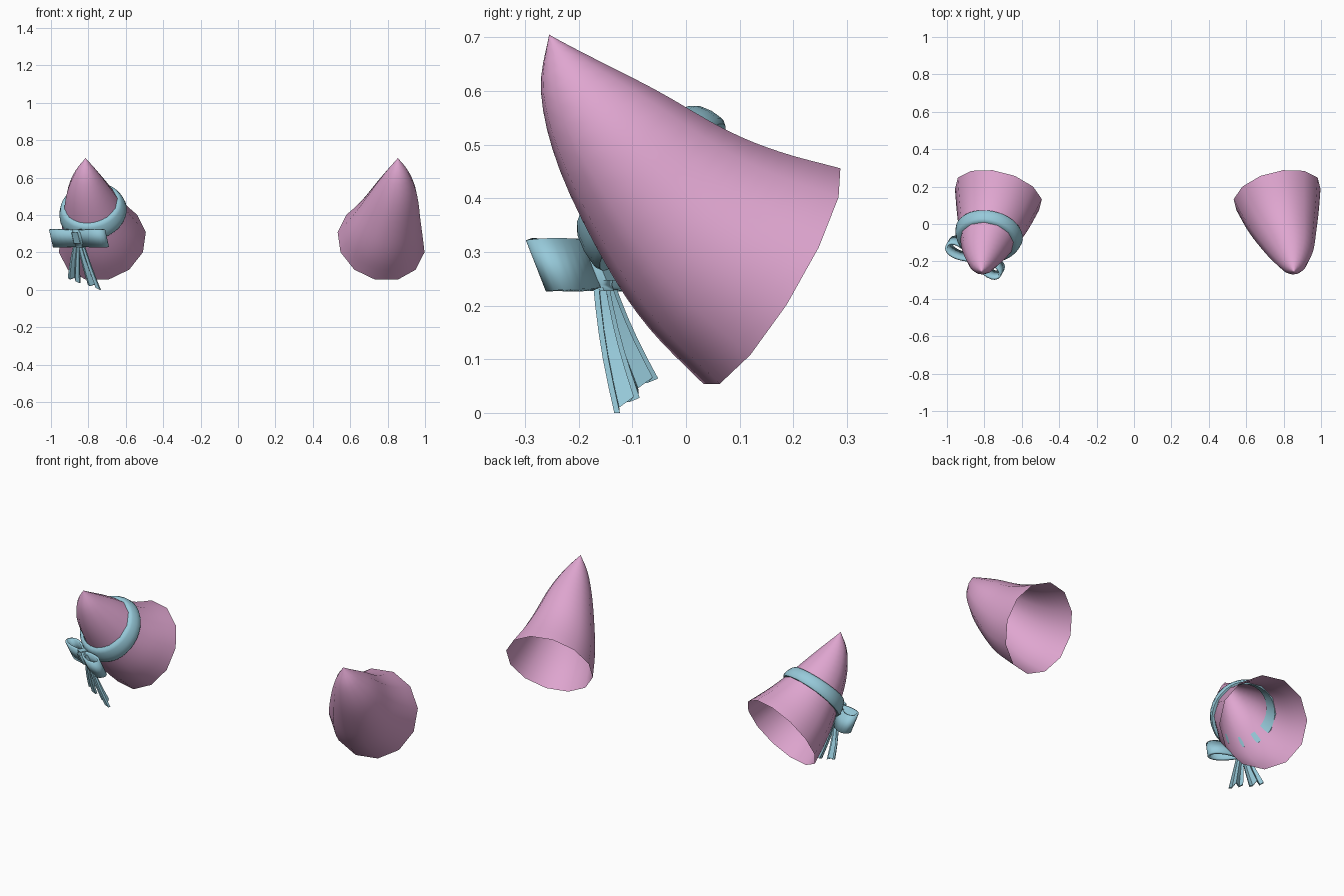
import bpy, bmesh, math
from mathutils import Vector, Matrix

cube = bpy.data.objects.get("Cube")
if cube:
    bpy.data.objects.remove(cube, do_unlink=True)


def material(name, rgb):
    m = bpy.data.materials.new(name)
    m.use_nodes = True
    m.diffuse_color = (*rgb, 1)
    m.node_tree.nodes["Principled BSDF"].inputs["Base Color"].default_value = (*rgb, 1)
    return m


PINK = material("pink", (0.74, 0.38, 0.63))
TEAL = material("teal", (0.31, 0.59, 0.70))


def finish(bm, name, mat, angle=50):
    bmesh.ops.recalc_face_normals(bm, faces=bm.faces)
    me = bpy.data.meshes.new(name)
    bm.to_mesh(me)
    bm.free()
    me.materials.append(mat)
    ob = bpy.data.objects.new(name, me)
    bpy.context.collection.objects.link(ob)
    bpy.ops.object.select_all(action='DESELECT')
    ob.select_set(True)
    bpy.context.view_layer.objects.active = ob
    bpy.ops.object.shade_smooth_by_angle(angle=math.radians(angle))
    return ob


def loft(name, rings, mat, around=True, along=False, tip=None, caps=False, angle=50):
    """Skin a list of point rings; around/along close the two directions."""
    bm = bmesh.new()
    vs = [[bm.verts.new(p) for p in r] for r in rings]
    n, k = len(vs), len(vs[0])
    for i in range(n if along else n - 1):
        a, b = vs[i], vs[(i + 1) % n]
        for j in range(k if around else k - 1):
            q = (j + 1) % k
            bm.faces.new((a[j], a[q], b[q], b[j]))
    if tip is not None:
        t = bm.verts.new(tip)
        for j in range(k):
            bm.faces.new((vs[-1][j], vs[-1][(j + 1) % k], t))
    if caps:
        bm.faces.new(vs[0])
        bm.faces.new(vs[-1])
    return finish(bm, name, mat, angle)


# Horn cross-sections from rim to tip: x, y, z, sideways lean, tilt angle, radius
KEYS = [
    (0.765, 0.160, 0.255, 0.22, 59.2, 0.240),
    (0.788, 0.053, 0.322, 0.21, 55.0, 0.206),
    (0.810, -0.036, 0.400, 0.18, 50.0, 0.170),
    (0.842, -0.147, 0.527, 0.14, 42.0, 0.117),
    (0.854, -0.220, 0.628, 0.08, 33.0, 0.060),
    (0.855, -0.255, 0.705, 0.05, 26.0, 0.0),
]


def key(i):
    if i < 0:
        return 2 * Vector(KEYS[0]) - Vector(KEYS[1])
    if i >= len(KEYS):
        return 2 * Vector(KEYS[-1]) - Vector(KEYS[-2])
    return Vector(KEYS[i])


def section(t, count, offset=0.0, shift=0.0, mirrored=False):
    """Circle of points around the horn axis at parameter t."""
    i = min(int(t), len(KEYS) - 2)
    f = t - i
    a, b, c, d = (key(i + j) for j in (-1, 0, 1, 2))
    k = 0.5 * (2 * b + (c - a) * f + (2 * a - 5 * b + 4 * c - d) * f * f
               + (3 * b - a - 3 * c + d) * f ** 3)
    th = math.radians(k[4])
    n = Vector((k[3], -math.sin(th), math.cos(th))).normalized()
    right = Vector((-n.y, n.x, 0)).normalized()
    up = n.cross(right)
    if up.z < 0:
        up = -up
    centre = Vector(k[:3]) - up * shift
    r = k[5] + offset
    pts = []
    for j in range(count):
        w = 2 * math.pi * (j + 0.5) / count
        p = centre + right * (r * math.sin(w)) + up * (r * math.cos(w))
        if mirrored:
            p.x = 0.04 - p.x
        pts.append(p)
    return pts


# Two hollow, open-based curved horns
for name, mir in (("left_horn", False), ("right_horn", True)):
    tip = Vector(KEYS[-1][:3])
    if mir:
        tip.x = 0.04 - tip.x
    ts = [i * 0.25 for i in range(20)] + [4.9]
    loft(name, [section(t, 12, mirrored=mir) for t in ts], PINK, tip=tip, angle=70)

# Ribbon band tied round the right horn
band = [(2.05, -0.005), (2.05, 0.010), (2.12, 0.018), (2.28, 0.021),
        (2.43, 0.018), (2.50, 0.010), (2.50, -0.005)]
loft("ribbon_band", [section(t, 36, o, 0.004, True) for t, o in band], TEAL, along=True)

# Bow frame: along the bow, outward, and leaning up
ALONG = Vector((0.87, -0.50, 0))
OUT = Vector((-0.50, -0.87, 0))
LEAN = OUT * 0.45 + Vector((0, 0, 1))
BOW = Vector((-0.85, -0.18, 0.276))

# Teardrop bow loops
for name, s in (("bow_loop_inner", 1), ("bow_loop_outer", -1)):
    rings = []
    for i in range(20):
        a = 2 * math.pi * i / 20
        p = BOW + ALONG * (s * 0.081 * (1 - math.cos(a)))
        p += OUT * (0.043 * math.sin(a) * math.sin(a / 2))
        h = 0.042 + 0.006 * math.sin(a / 2)
        rings.append([p - LEAN * h, p + LEAN * h])
    ob = loft(name, rings, TEAL, around=False, along=True)
    mod = ob.modifiers.new("thickness", 'SOLIDIFY')
    mod.thickness = 0.012
    mod.offset = 0

# Knot
bm = bmesh.new()
bmesh.ops.create_cube(bm, size=1)
bmesh.ops.bevel(bm, geom=bm.edges[:], offset=0.2, segments=3, affect='EDGES')
m = Matrix((ALONG * 0.062, OUT * 0.068, LEAN * 0.098)).transposed().to_4x4()
bmesh.ops.transform(bm, matrix=Matrix.Translation(BOW) @ m, verts=bm.verts)
finish(bm, "bow_knot", TEAL)

# Creased, flaring tails with notched ends: top centre, end centre, end half width
TAILS = {
    "bow_tail_outer": ((-0.860, -0.150, 0.250), (-0.876, -0.075, 0.050), 0.036),
    "bow_tail_inner": ((-0.842, -0.160, 0.250), (-0.768, -0.110, 0.014), 0.037),
}
for name, (top, end, width) in TAILS.items():
    top, end = Vector(top), Vector(end)
    rings = []
    for i in range(6):
        f = i / 5
        c = top.lerp(end, f) + OUT * (0.006 * math.sin(math.pi * f))
        w = 0.018 + (width - 0.018) * f
        front, back = [], []
        for u, crease, notch in ((-1, 0, 0.014), (-0.5, 0.008, 0.006), (0, -0.006, 0.016),
                                 (0.5, 0.008, -0.004), (1, 0, -0.014)):
            p = c + ALONG * (u * w) + OUT * (crease * (0.5 + f))
            p.z += notch * f
            front.append(p + OUT * 0.006)
            back.append(p - OUT * 0.006)
        rings.append(front + back[::-1])
    loft(name, rings, TEAL, caps=True, angle=35)
